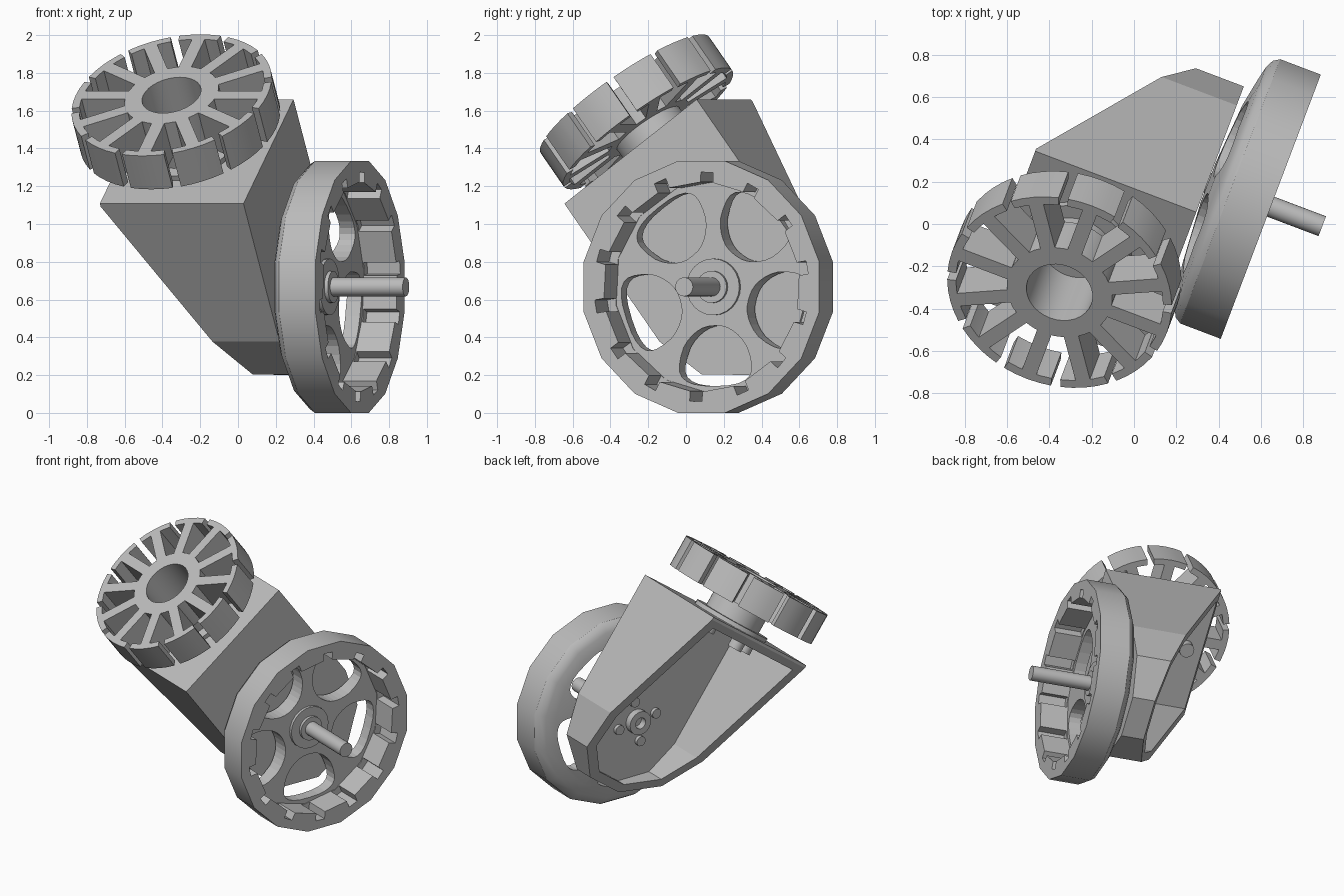
import bpy, bmesh, math
from mathutils import Matrix, Vector

if "Cube" in bpy.data.objects:
    bpy.data.objects.remove(bpy.data.objects["Cube"])

mat = bpy.data.materials.new("plain_grey")
mat.diffuse_color = (0.5, 0.5, 0.5, 1)
mat.use_nodes = True
mat.node_tree.nodes["Principled BSDF"].inputs["Base Color"].default_value = mat.diffuse_color

# Frames: A = big wheel axis, T = horizontal in its plane, U / W = tilted bracket axes
A = Vector((0.935, -0.354, 0)).normalized()
Z = Vector((0, 0, 1))
T = Z.cross(A)
th = math.radians(36.4)
U = T * math.cos(th) + Z * math.sin(th)
W = -T * math.sin(th) + Z * math.cos(th)


def frame(x, y, z, origin=Vector()):
    m = Matrix((x, y, z)).transposed().to_4x4()
    m.translation = origin
    return m


BRACKET = frame(A, U, W)                                    # local (a, u, w)
BIG = frame(T, Z, A, T * 0.305 + Z * 0.667)                 # local z = along A
SMALL = frame(A, U, W, A * -0.215 + U * 0.655)              # local z = along W
UC, TOP, FACE = 0.646, 1.243, 0.255                         # bracket centre, top, wheel side
AXLE_W = 0.345


def finish(name, bm, m, smooth=True):
    bmesh.ops.recalc_face_normals(bm, faces=bm.faces)
    me = bpy.data.meshes.new(name)
    bm.to_mesh(me)
    bm.free()
    me.materials.append(mat)
    ob = bpy.data.objects.new(name, me)
    bpy.context.collection.objects.link(ob)
    ob.matrix_world = m
    if smooth:
        bpy.context.view_layer.objects.active = ob
        bpy.ops.object.select_all(action='DESELECT')
        ob.select_set(True)
        bpy.ops.object.shade_smooth_by_angle(angle=math.radians(32))
    return ob


def prism(bm, pts, vec):
    """Closed solid: polygon of 3D points swept along vec."""
    f = bm.faces.new([bm.verts.new(p) for p in pts])
    r = bmesh.ops.extrude_face_region(bm, geom=[f], use_keep_orig=True)
    bmesh.ops.translate(bm, vec=vec, verts=[v for v in r["geom"] if isinstance(v, bmesh.types.BMVert)])


def circle(r, z, n, phase=0.0, c=(0, 0)):
    return [(c[0] + r * math.cos(phase + 2 * math.pi * i / n),
             c[1] + r * math.sin(phase + 2 * math.pi * i / n), z) for i in range(n)]


def lathe(bm, prof, n, phase=0.0, closed=False):
    """Rings of (radius, z); capped at both ends, or joined end to end if closed."""
    rings = [[bm.verts.new(p) for p in circle(r, z, n, phase)] for r, z in prof]
    pairs = list(zip(rings, rings[1:])) + ([(rings[-1], rings[0])] if closed else [])
    for a, b in pairs:
        for i in range(n):
            j = (i + 1) % n
            bm.faces.new((a[i], a[j], b[j], b[i]))
    if not closed:
        bm.faces.new(rings[0])
        bm.faces.new(rings[-1])


def cut(ob, cutter):
    cutter.hide_render = True
    cutter.hide_viewport = True
    md = ob.modifiers.new("cut", 'BOOLEAN')
    md.operation = 'DIFFERENCE'
    md.solver = 'EXACT'
    md.object = cutter


def cylinder(name, m, r, z0, z1, n=24, c=(0, 0)):
    bm = bmesh.new()
    prism(bm, circle(r, z0, n, 0, c), (0, 0, z1 - z0))
    return finish(name, bm, m)


# Big wheel: domed back, recessed front
bm = bmesh.new()
lathe(bm, [(0.1, 0.258), (0.41, 0.28), (0.55, 0.305), (0.62, 0.32), (0.66, 0.34),
           (0.68, 0.37), (0.68, 0.575)], 16, math.pi / 16)
big = finish("big_wheel", bm, BIG)

# Recess with fourteen flat panels
bm = bmesh.new()
step = 2 * math.pi / 14
prism(bm, circle(0.562, 0.385, 14, math.radians(87)), (0, 0, 0.4))
cut(big, finish("recess_cutter", bm, BIG, False))

# Notches at the panel joints
bm = bmesh.new()
for i in range(14):
    rot = Matrix.Rotation(math.radians(87) + i * step, 3, 'Z')
    prism(bm, [rot @ Vector(p) for p in
               ((0.5, -0.035, 0.39), (0.607, -0.035, 0.39), (0.607, 0.035, 0.39), (0.5, 0.035, 0.39))],
          (0, 0, 0.4))
cut(big, finish("notch_cutter", bm, BIG, False))

# Five rounded openings through the web
bm = bmesh.new()
for k in range(5):
    rot = Matrix.Rotation(math.radians(55 + 72 * k), 3, 'Z')
    pts = []
    for i in range(28):
        c, s = math.cos(2 * math.pi * i / 28), math.sin(2 * math.pi * i / 28)
        sq = lambda v: math.copysign(abs(v) ** 0.8, v)
        pts.append(rot @ Vector((0.365 + 0.16 * sq(c), (0.195 + 0.06 * c) * sq(s), 0.1)))
    prism(bm, pts, (0, 0, 0.45))
cut(big, finish("opening_cutter", bm, BIG, False))

# Hub and axle
cylinder("big_hub", BIG, 0.15, 0.37, 0.405)
cylinder("big_hub_boss", BIG, 0.085, 0.39, 0.425)
cylinder("axle", BIG, 0.05, 0.2, 0.835)

# Bracket: round-ended block cut by a slanted plane, then hollowed


def stadium(r, top, a):
    pts = [(a, UC + r, top), (a, UC - r, top)]
    for i in range(6):
        t = math.pi + math.pi * i / 5
        pts.append((a, UC + r * math.cos(t), AXLE_W - 0.01 + r * 1.03 * math.sin(t)))
    return pts


bm = bmesh.new()
prism(bm, stadium(0.465, TOP, FACE), (-0.813, 0, 0))
r = bmesh.ops.bisect_plane(bm, geom=bm.verts[:] + bm.edges[:] + bm.faces[:],
                           plane_co=(-0.553, 0, TOP - 0.03), plane_no=(-0.87, 0, -0.425), clear_outer=True)
bmesh.ops.holes_fill(bm, edges=[e for e in bm.edges if e.is_boundary], sides=0)
bracket = finish("bracket", bm, BRACKET, False)
bm = bmesh.new()
prism(bm, stadium(0.40, TOP - 0.07, 0.14), (-1.2, 0, 0))
cut(bracket, finish("hollow_cutter", bm, BRACKET, False))

# Bolts on the inner side of the axle plate and under the top plate
INNER = frame(T, Z, A, T * 0.305 + Z * 0.667)
bm = bmesh.new()
lathe(bm, [(0.04, 0.15), (0.04, 0.09), (0.085, 0.09), (0.085, 0.15)], 20, 0, True)
finish("axle_boss", bm, INNER)
for k in range(4):
    t = th + math.pi / 4 + k * math.pi / 2
    d = (math.cos(t), math.sin(t))
    cylinder("axle_bolt", INNER, 0.035, 0.115, 0.15, 16, (0.15 * d[0], 0.15 * d[1]))
    cylinder("top_bolt", SMALL, 0.05, TOP - 0.13, TOP - 0.06, 16, (0.2 * d[0], 0.2 * d[1]))

# Small wheel: flange, hollow stem, hub
Z1, H = 1.607, 0.22
for name, r0, r1, z0, z1 in (("stem_flange", 0.16, 0.27, TOP - 0.01, TOP + 0.03),
                             ("stem", 0.16, 0.2, TOP, Z1 - 0.1),
                             ("small_hub", 0.16, 0.255, Z1 - H, Z1)):
    bm = bmesh.new()
    lathe(bm, [(r0, z0), (r1, z0), (r1, z1), (r0, z1)], 32, 0, True)
    finish(name, bm, SMALL)

# Twelve T-shaped spokes
bm = bmesh.new()
for k in range(12):
    ang = k * math.pi / 6
    rot = Matrix.Rotation(ang, 3, 'Z')
    half = math.radians(12.6)
    arc = [ang - half + 2 * half * i / 4 for i in range(5)]
    prism(bm, [rot @ Vector(p) for p in ((0.24, -0.036, Z1 - H), (0.51, -0.036, Z1 - H),
                                         (0.51, 0.036, Z1 - H), (0.24, 0.036, Z1 - H))], (0, 0, H))
    prism(bm, [(0.542 * math.cos(t), 0.542 * math.sin(t), Z1 - H) for t in arc] +
          [(0.5 * math.cos(t), 0.5 * math.sin(t), Z1 - H) for t in reversed(arc)], (0, 0, H))
finish("small_wheel_spokes", bm, SMALL)
